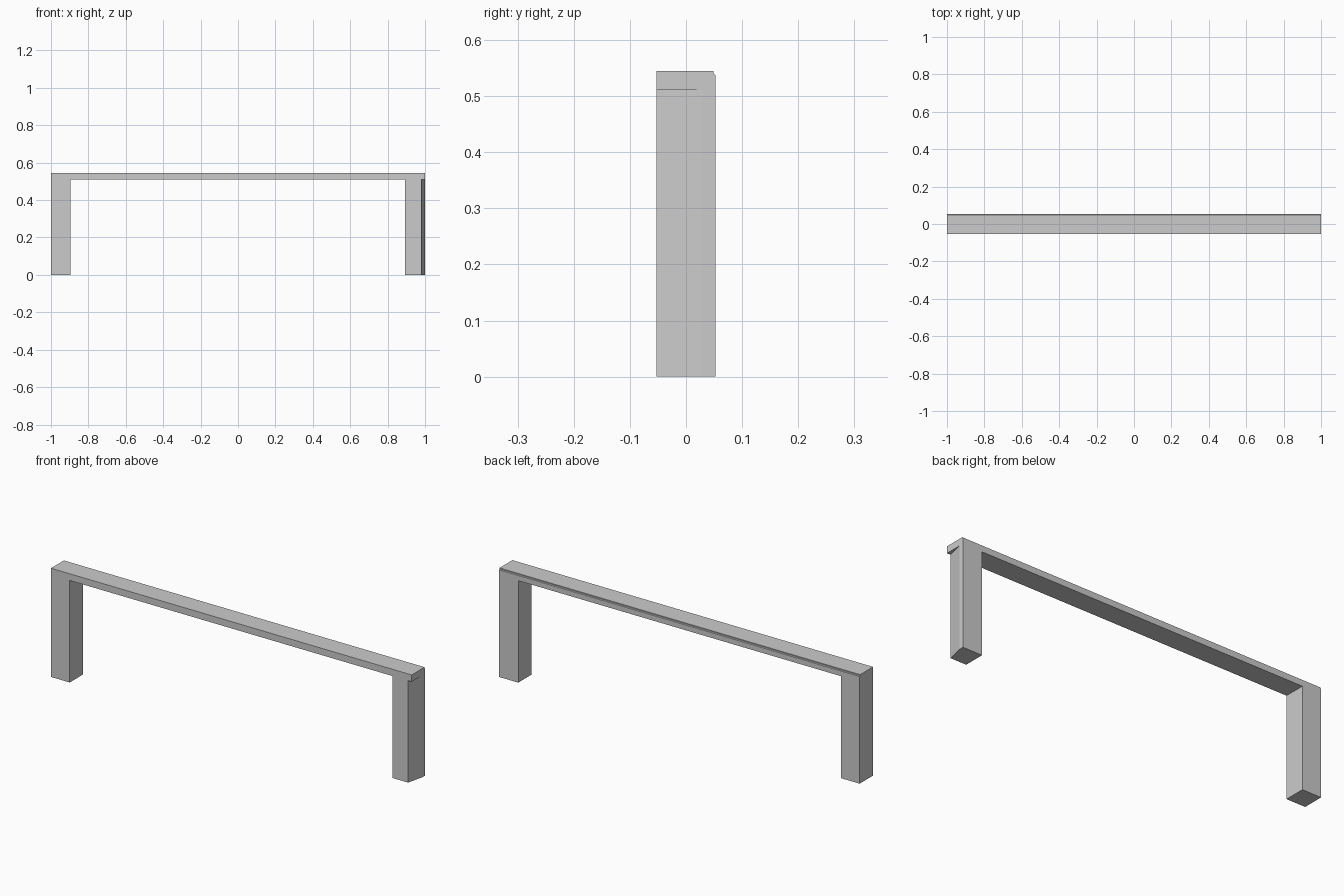
import bpy, bmesh
from mathutils import Vector

if "Cube" in bpy.data.objects:
    bpy.data.objects.remove(bpy.data.objects["Cube"])


def prism(name, points, offset):
    """Extrude a closed outline of 3D points along an offset."""
    bm = bmesh.new()
    face = bm.faces.new([bm.verts.new(p) for p in points])
    ext = bmesh.ops.extrude_face_region(bm, geom=[face], use_keep_orig=True)
    verts = [g for g in ext["geom"] if isinstance(g, bmesh.types.BMVert)]
    bmesh.ops.translate(bm, verts=verts, vec=Vector(offset))
    bmesh.ops.recalc_face_normals(bm, faces=bm.faces)
    mesh = bpy.data.meshes.new(name)
    bm.to_mesh(mesh)
    bm.free()
    obj = bpy.data.objects.new(name, mesh)
    bpy.context.collection.objects.link(obj)
    return obj


def cut(target, cutter):
    mod = target.modifiers.new(cutter.name, "BOOLEAN")
    mod.operation = "DIFFERENCE"
    mod.solver = "EXACT"
    mod.object = cutter
    cutter.hide_render = True
    bpy.context.view_layer.objects.active = target
    bpy.ops.object.modifier_apply(modifier=mod.name)
    bpy.data.objects.remove(cutter)


HALF_Y, TOP, UNDER = 0.053, 0.545, 0.511

# Frame: two legs and a crossbar in one outline
outline = [(-1, 0), (-0.896, 0), (-0.896, UNDER), (0.893, UNDER),
           (0.893, 0), (1, 0), (1, TOP), (-1, TOP)]
frame = prism("bench_frame", [(x, -HALF_Y, z) for x, z in outline],
              (0, 2 * HALF_Y, 0))

# Slanted outer face of the right leg, leaving the bar overhanging
wedge = [(0.9687, -0.1), (1.0, 0.03), (1.1, 0.03), (1.1, -0.1)]
cut(frame, prism("leg_wedge_cutter", [(x, y, -0.1) for x, y in wedge],
                 (0, 0, 0.1 + UNDER)))

# Small step along the top back edge
step = [(0.049, 0.6), (0.049, 0.54), (0.0525, 0.537), (0.1, 0.537), (0.1, 0.6)]
cut(frame, prism("back_step_cutter", [(-1.1, y, z) for y, z in step],
                 (2.2, 0, 0)))
